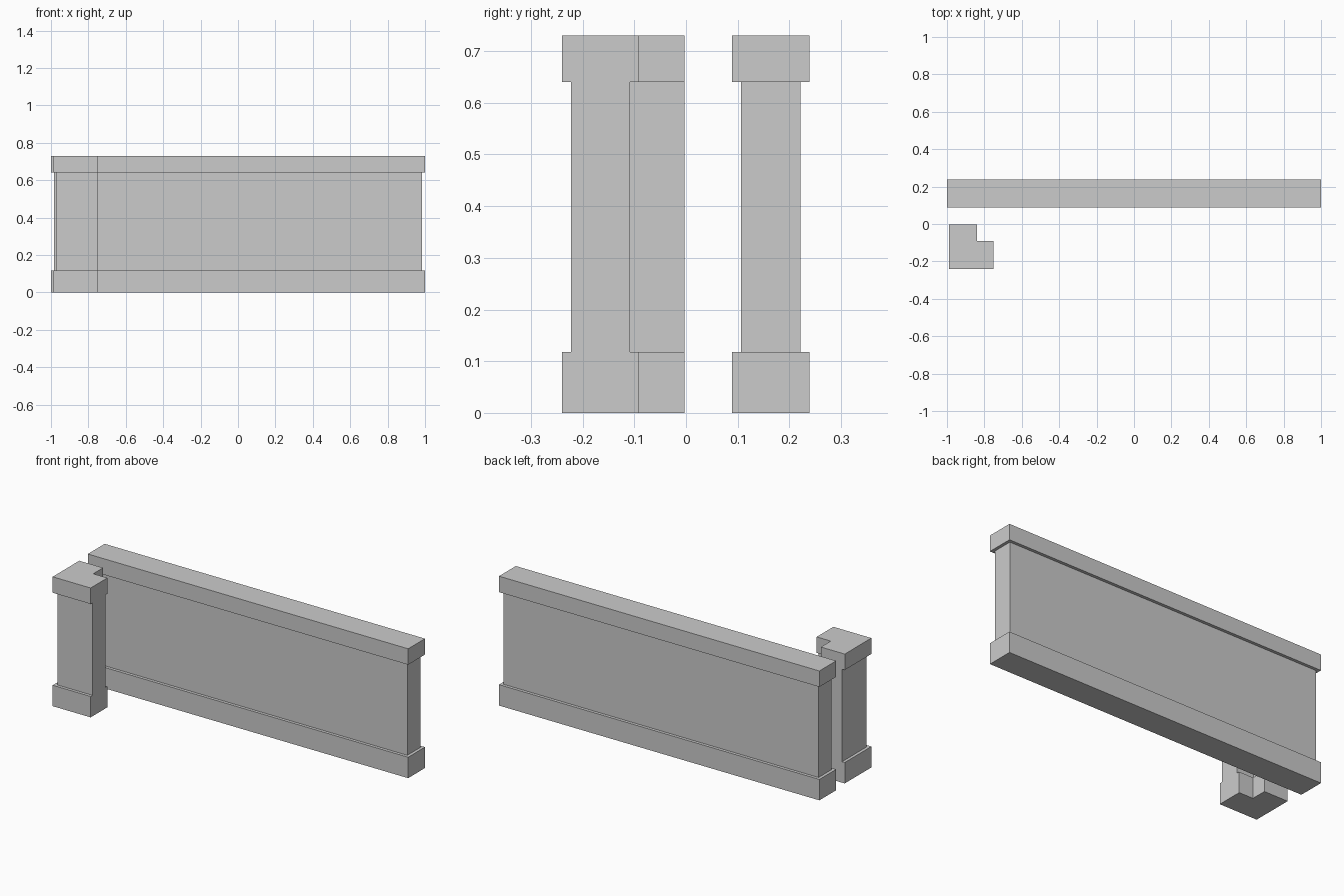
import bpy, bmesh

if "Cube" in bpy.data.objects:
    bpy.data.objects.remove(bpy.data.objects["Cube"])

BASE_TOP, CAP_BOTTOM, TOP = 0.118, 0.64, 0.73


def wall(name, outer, inner, flush=()):
    """Stack an outline into base, recessed panel and cap; flush edges are cut ends."""
    stack = [(outer, 0), (outer, BASE_TOP), (inner, BASE_TOP),
             (inner, CAP_BOTTOM), (outer, CAP_BOTTOM), (outer, TOP)]
    bm = bmesh.new()
    rings = [[bm.verts.new((x, y, z)) for x, y in pts] for pts, z in stack]
    n = len(outer)
    for i in range(n):
        j = (i + 1) % n
        if i in flush:
            # cut end: one flat I-shaped face
            bm.faces.new([r[j] for r in rings] + [r[i] for r in reversed(rings)])
        else:
            for a, b in zip(rings, rings[1:]):
                bm.faces.new((a[i], a[j], b[j], b[i]))
    bm.faces.new(rings[0][::-1])
    bm.faces.new(rings[-1])
    bmesh.ops.recalc_face_normals(bm, faces=bm.faces)
    mesh = bpy.data.meshes.new(name)
    bm.to_mesh(mesh)
    bm.free()
    ob = bpy.data.objects.new(name, mesh)
    bpy.context.collection.objects.link(ob)
    return ob


def rectangle(x0, x1, y0, y1, d):
    return [(x0 + d, y0 + d), (x1 - d, y0 + d), (x1 - d, y1 - d), (x0 + d, y1 - d)]


def corner(x, y, size, thick, d):
    """L outline whose two arm ends are not inset."""
    a, b, t = x + d, y + d, thick - d
    return [(a, b), (x + size, b), (x + size, y + t),
            (x + t, y + t), (x + t, y + size), (a, y + size)]


INSET = 0.017
# Long straight wall
wall("straight_wall", rectangle(-1, 1, 0.089, 0.239, 0),
     rectangle(-1, 1, 0.089, 0.239, INSET))

# L-shaped corner wall with flush ends
wall("corner_wall", corner(-0.989, -0.24, 0.237, 0.149, 0),
     corner(-0.989, -0.24, 0.237, 0.149, INSET), flush=(1, 4))
